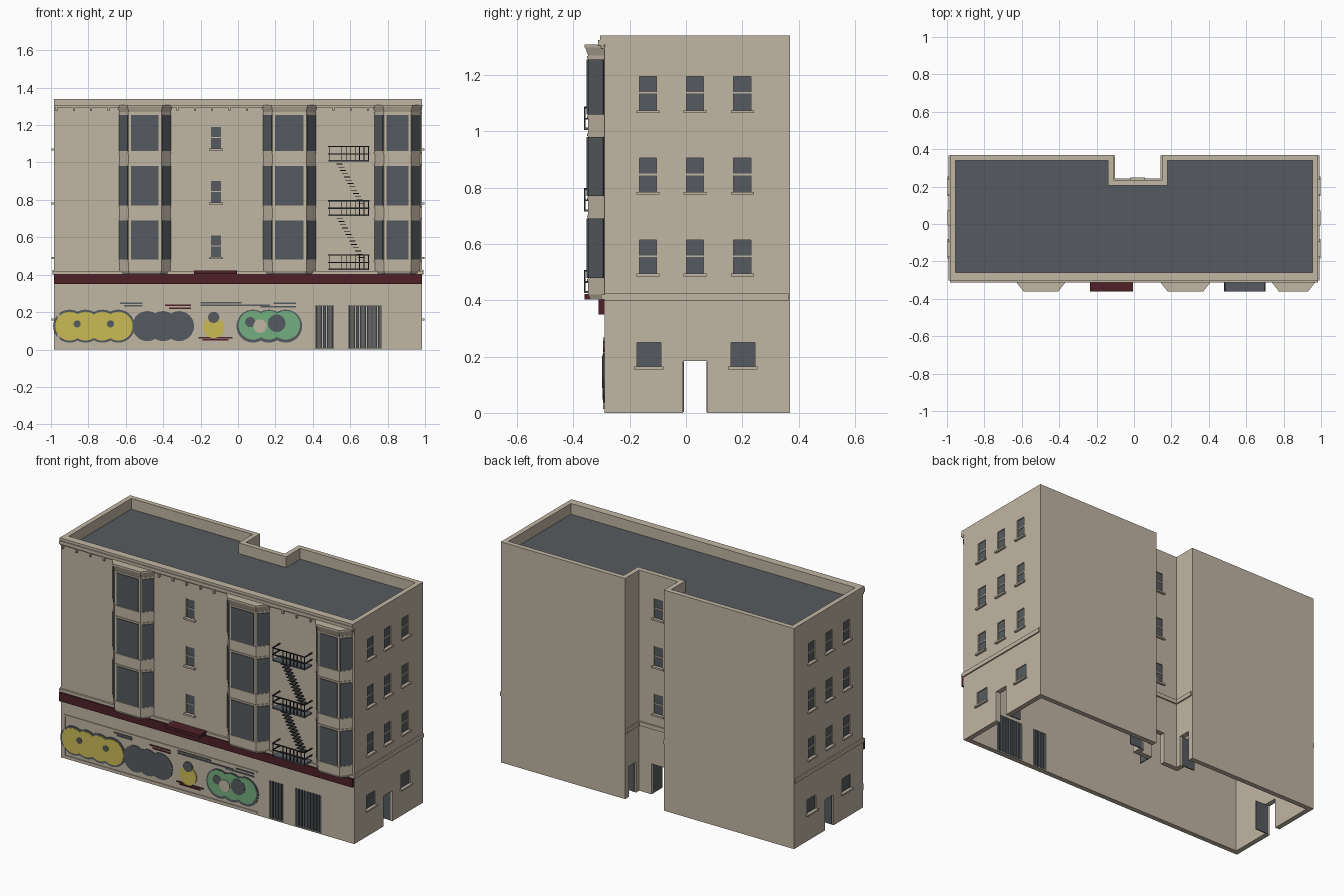
import bpy, bmesh
from mathutils import Matrix, Vector

cube = bpy.data.objects.get("Cube")
if cube:
    bpy.data.objects.remove(cube)


def material(name, r, g, b):
    m = bpy.data.materials.new(name)
    m.use_nodes = True
    m.diffuse_color = (r, g, b, 1)
    m.node_tree.nodes["Principled BSDF"].inputs["Base Color"].default_value = (r, g, b, 1)
    return m


STONE = material("warm stone", .53, .465, .365)
SLATE = material("slate grey", .092, .105, .115)
IRON = material("dark iron", .03, .032, .035)
MAROON = material("maroon", .075, .015, .02)
YELLOW = material("mustard yellow", .6, .5, .09)
GREEN = material("leaf green", .17, .43, .21)


def finish(bm, name, mat):
    bmesh.ops.recalc_face_normals(bm, faces=bm.faces)
    mesh = bpy.data.meshes.new(name)
    bm.to_mesh(mesh)
    bm.free()
    mesh.materials.append(mat)
    obj = bpy.data.objects.new(name, mesh)
    bpy.context.collection.objects.link(obj)
    return obj


def boxes(name, mat, items):
    """One object from (x0, x1, y0, y1, z0, z1) boxes."""
    bm = bmesh.new()
    for b in items:
        lo, hi = Vector(b[0::2]), Vector(b[1::2])
        size = hi - lo
        bmesh.ops.create_cube(bm, size=1, matrix=Matrix.Translation((lo + hi) / 2)
                              @ Matrix.Diagonal((*[abs(s) for s in size], 1)))
    return finish(bm, name, mat)


def prism(bm, outline, z0, z1, top=None):
    low = [bm.verts.new((x, y, z0)) for x, y in outline]
    high = [bm.verts.new((x, y, z1)) for x, y in (top or outline)]
    n = len(low)
    for i in range(n):
        j = (i + 1) % n
        bm.faces.new((low[i], low[j], high[j], high[i]))
    bm.faces.new(low[::-1])
    bm.faces.new(high)


# Walls: plane position and outward direction for each facade
X, FRONT, BACK, T = .985, -.29, .37, .03
NW, NE, NY = -.11, .15, .235
WALLS = {"front": ("y", FRONT, -1), "right": ("x", X, 1), "left": ("x", -X, -1),
         "notch": ("y", NY, 1), "notch_east": ("x", NE, -1), "notch_west": ("x", NW, 1)}


def on_wall(wall, u0, u1, z0, z1, d0, d1):
    """Box lying on a wall, u along it and d outward from it."""
    axis, pos, sign = WALLS[wall]
    a, b = sorted((pos + sign * d0, pos + sign * d1))
    return (u0, u1, a, b, z0, z1) if axis == "y" else (a, b, u0, u1, z0, z1)


def outline(t):
    return [(-X + t, FRONT + t), (X - t, FRONT + t), (X - t, BACK - t), (NE + t, BACK - t),
            (NE + t, NY - t), (NW - t, NY - t), (NW - t, BACK - t), (-X + t, BACK - t)]


# Openings
floors = (.495, .785, 1.075)
windows = [("front", -.1175, .055, z, .115) for z in floors]
windows += [("notch", .02, .06, z, .12) for z in floors]
for side in ("right", "left"):
    windows += [(side, y, .062, z, .12) for y in (-.135, .032, .2) for z in floors]
    windows += [(side, y, .085, .165, .085) for y in (-.132, .202)]
doors = [("right", -.01, .075, .075), ("left", -.01, .075, -.01), ("notch", -.02, .067, .067),
         ("notch_east", .265, .335, .265), ("notch_west", .265, .335, .265)]
gates = [(.415, .51, 5), (.59, .765, 9)]

# Hollow wall shell, open at the bottom, with recesses and doorways cut
bm = bmesh.new()
rings = [[[bm.verts.new((x, y, z)) for x, y in outline(t)] for z in (0, 1.34)] for t in (0, T)]
for i in range(8):
    j = (i + 1) % 8
    (ol, oh), (il, ih) = rings
    for quad in ((ol[i], ol[j], oh[j], oh[i]), (il[j], il[i], ih[i], ih[j]),
                 (oh[i], oh[j], ih[j], ih[i]), (ol[j], ol[i], il[i], il[j])):
        bm.faces.new(quad)
walls = finish(bm, "walls", STONE)
cuts = [on_wall(w, u - s / 2, u + s / 2, z, z + h, -.012, .02) for w, u, s, z, h in windows]
cuts += [on_wall(w, a, b, -.02, .185, -.045, .02) for w, a, b, hinge in doors]
cuts += [on_wall("front", a, b, .005, .235, -.05, .02) for a, b, n in gates]
cutter = boxes("opening_cutter", STONE, cuts)
cutter.hide_render = True
mod = walls.modifiers.new("openings", "BOOLEAN")
mod.object, mod.operation, mod.solver = cutter, "DIFFERENCE", "EXACT"
bpy.context.view_layer.update()
walls.data = bpy.data.meshes.new_from_object(walls.evaluated_get(bpy.context.evaluated_depsgraph_get()))
walls.modifiers.clear()
bpy.data.objects.remove(cutter)

# Roof deck inside the parapet
bm = bmesh.new()
prism(bm, outline(T - .001), 1.25, 1.275)
finish(bm, "roof_deck", SLATE)

# Sash windows with rails and sills
boxes("window_panes", SLATE,
      [on_wall(w, u - s / 2, u + s / 2, z, z + h, -.013, -.006) for w, u, s, z, h in windows])
boxes("sash_rails", STONE, [on_wall(w, u - s / 2, u + s / 2, z + h * .49, z + h * .54, -.01, -.002)
                            for w, u, s, z, h in windows if h > .1])
boxes("window_sills", STONE, [on_wall(w, u - s / 2 - .01, u + s / 2 + .01, z - .01, z, -.005, .013)
                              for w, u, s, z, h in windows])

# Door leaves standing open inward, and barred gates
boxes("door_leaves", SLATE, [on_wall(w, hinge - .003, hinge + .003, .003, .183, -.1, -.012)
                             for w, a, b, hinge in doors])
bars = []
for a, b, n in gates:
    step = (b - a) / n
    bars += [on_wall("front", a + step * (i + .14), a + step * (i + .86), .006, .234, -.028, -.005)
             for i in range(n)]
boxes("gate_bars", SLATE, bars)

# Bands and canopy
boxes("shop_fascia", MAROON, [on_wall("front", -X, X, .35, .403, 0, .02)])
boxes("entrance_canopy", MAROON, [on_wall("front", -.235, -.005, .403, .422, 0, .07)])
courses = [on_wall("front", -X - .008, X + .008, .403, .42, 0, .012)]
courses += [on_wall(s, FRONT, BACK - .005, .4, .425, 0, .008) for s in ("right", "left")]
courses += [on_wall("notch", NW, NE, .4, .425, 0, .008)]
courses += [on_wall(s, NY, BACK - .005, .4, .425, 0, .008) for s in ("notch_east", "notch_west")]
boxes("string_courses", STONE, courses)

# Cornice with brackets between the bays
boxes("cornice", STONE, [on_wall("front", -X, X, 1.325, 1.34, 0, .016),
                         on_wall("front", -X, X, 1.305, 1.325, 0, .022),
                         on_wall("front", -X, X, 1.295, 1.305, 0, .012)])
bays = [(-.64, -.355), (.13, .42), (.725, .98)]
spots = [-.97 + .0925 * i for i in range(21)]
boxes("cornice_brackets", STONE, [on_wall("front", x - .005, x + .005, 1.275, 1.297, 0, .014)
                                  for x in spots if not any(a - .02 < x < b + .02 for a, b in bays)])

# Bay windows
body, glass = bmesh.new(), bmesh.new()


def bay_plan(a, b, g):
    return [(a - g, FRONT + .002), (a + .05 - g / 2, FRONT - .058 - g),
            (b - .05 + g / 2, FRONT - .058 - g), (b + g, FRONT + .002)]


for a, b in bays:
    a, b = a + .005, b - .005
    prism(body, bay_plan(a, b, 0), .42, 1.27)
    prism(body, bay_plan(a, b, -.008), .403, .42, bay_plan(a, b, 0))
    prism(body, bay_plan(a, b, 0), 1.27, 1.298, bay_plan(a, b, .01))
    prism(body, bay_plan(a, b, .012), 1.298, 1.308)
    plan = [Vector(p) for p in bay_plan(a, b, 0)]
    for z0, z1 in ((.48, .69), (.77, .98), (1.06, 1.255)):
        for ring_z in (z0 - .012, z1 + .004):
            prism(body, bay_plan(a, b, .004), ring_z, ring_z + .008)
        for i in range(3):
            p, q = plan[i], plan[i + 1]
            along = (q - p).normalized()
            out = Vector((along.y, -along.x))
            out = out if out.y < 0 else -out
            inset = along * (.014 if i == 1 else .004)
            p, q = p + inset, q - inset
            prism(glass, [p, q, q + out * .005, p + out * .005], z0, z1)
finish(body, "bay_windows", STONE)
finish(glass, "bay_panes", SLATE)

# Fire escape: landings, railings and stairs
decks, iron = [], []
ex0, ex1, ey = .485, .70, FRONT - .07
for z in (.425, .715, 1.005):
    decks.append((ex0, ex1, ey, FRONT, z, z + .008))
    for h in (.04, .08):
        iron.append((ex0, ex1, ey - .002, ey + .003, z + h - .003, z + h + .003))
        for x in (ex0, ex1):
            iron.append((x - .003, x + .003, ey, FRONT, z + h - .003, z + h + .003))
    iron += [(x - .002, x + .002, ey - .002, ey + .003, z, z + .08)
             for x in [ex0 + .003] + [.555 + .0238 * i for i in range(7)]]
for z in (.49, .78):
    iron += [(.66 - .0098 * i - .016, .66 - .0098 * i + .016, FRONT - .055, FRONT - .015,
              z + .0175 * i, z + .0175 * i + .004) for i in range(13)]
boxes("fire_escape_landings", SLATE, decks)
boxes("fire_escape_ironwork", IRON, iron)

# Mural border and lettering-free stripes
boxes("mural_border", STONE, [on_wall("front", -.965, .335, .258, .268, 0, .005),
                              on_wall("front", -.965, .335, .013, .022, 0, .005),
                              on_wall("front", -.965, -.955, .022, .258, 0, .005)])


def stripes(name, mat, rows):
    boxes(name, mat, [on_wall("front", a, b, z - .004, z + .004, 0, .004) for a, b, z in rows])


stripes("mural_grey_stripes", SLATE, [(-.63, -.51, .247), (-.61, -.51, .234), (-.2, .02, .25),
                                      (-.2, .17, .236), (.19, .31, .247), (.12, .31, .229)])
stripes("mural_red_stripes", MAROON, [(-.39, -.25, .236), (-.37, -.25, .221),
                                      (-.21, -.03, .064), (-.19, -.05, .052)])


# Mural discs, layered outward as thin plates
def discs(name, mat, depth, circles):
    bm = bmesh.new()
    for x, z, r in circles:
        bmesh.ops.create_cone(bm, cap_ends=True, segments=40, radius1=r, radius2=r, depth=depth,
                              matrix=Matrix.Translation((x, FRONT - depth / 2, z))
                              @ Matrix.Rotation(1.5708, 4, "X"))
    finish(bm, name, mat)


yellow_x, green_x = (-.9, -.815, -.725, -.64), (.08, .165, .255)
discs("mural_dark_discs", SLATE, .004, [(x, .125, .088) for x in yellow_x + green_x]
      + [(x, .125, .08) for x in (-.485, -.4, -.315)])
discs("mural_yellow_discs", YELLOW, .006, [(x, .125, .077) for x in yellow_x] + [(-.13, .118, .057)])
discs("mural_green_discs", GREEN, .006, [(x, .13, .077) for x in green_x])
discs("mural_grey_spots", SLATE, .008, [(-.86, .137, .019), (-.682, .137, .019), (-.13, .172, .03),
                                        (.065, .147, .027), (.207, .14, .047)])
discs("mural_stone_spot", STONE, .009, [(.118, .125, .036)])
